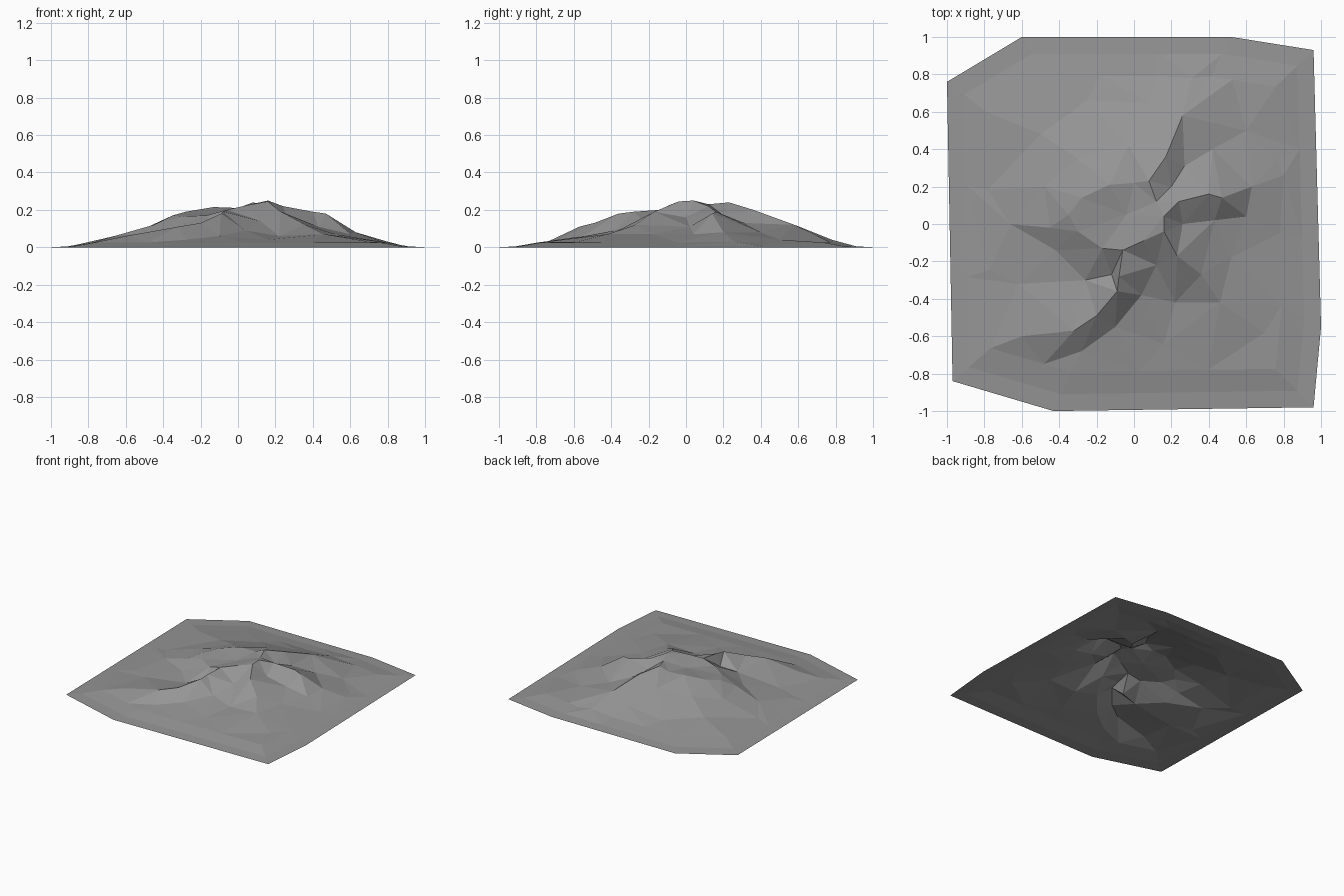
import bpy
from mathutils import Vector
from mathutils.geometry import delaunay_2d_cdt

cube = bpy.data.objects.get("Cube")
if cube:
    bpy.data.objects.remove(cube, do_unlink=True)

# Ridge and valley lines as (x, y, height) in hundredths of a unit
peak, north_top, shoulder = (16, 4, 25), (8, 23, 24), (16, -4, 24.5)
ridges = {
    "west_rim": [(-45, -2, 12), (-35, 5, 17), (-28, 14, 19), (-13, 21, 21.5), (0, 22, 21), north_top],
    "saddle": [north_top, (12, 12, 23), peak, shoulder],
    "north_ridge": [north_top, (17, 36, 20), (26, 58, 12), (31, 78, 4)],
    "east_ridge": [peak, (24, 12, 22), (40, 16, 19), (47, 14, 18), (63, 20, 8), (80, 26, 3)],
    "south_ridge": [shoulder, (5, -9, 22.5), (-6, -14, 20), (-8, -28, 19), (-9, -36, 18),
                    (-20, -49, 13), (-32, -57, 11), (-60, -60, 6)],
    "southeast_spur": [shoulder, (23, -17, 19), (36, -27, 12), (46, -42, 7), (70, -58, 3)],
}
valleys = {
    "west_cliff_top": [(-45, -2, 12), (-30, -4, 16.5), (-17, -13, 17), (-6, -14, 20)],
    "west_valley": [(-12, -27, 10), (-26, -30, 8), (-62, -32, 4)],
    "northeast_valley": [(20, 20, 17), (27, 31, 13), (42, 40, 8), (60, 50, 4)],
    "south_gully": [(12, -22, 14), (4, -38, 9), (-10, -55, 6), (-28, -68, 4)],
    "east_gully": [(26, 0, 16), (43, 2, 11), (60, 4, 7)],
}
# Loose points on the open slopes
slopes = [(-30, 35, 14), (-3, 42, 16), (8, 65, 8), (-48, 20, 11), (-50, 48, 7), (-66, 0, 6),
          (-25, 66, 5), (-4, 5, 19), (22, -42, 6), (16, -64, 4), (52, -18, 7), (-42, -14, 8)]
# Outline of the sheet, lying on the ground
outline = [(-100, 76), (-60, 100), (52, 100), (96, 93), (100, -55), (96, -98), (-43, -100), (-97, -84)]

points, heights, edges, index = [], [], [], {}


def add(x, y, z):
    """Store a point once and return its index."""
    if (x, y) not in index:
        index[x, y] = len(points)
        points.append(Vector((x, y)) / 100)
        heights.append(z / 100)
    return index[x, y]


def add_line(line, closed=False):
    ids = [add(*p) for p in line]
    ends = ids[1:] + ids[:1] if closed else ids[1:]
    edges.extend(zip(ids, ends))


add_line([(x, y, 0) for x, y in outline], closed=True)
for line in [*ridges.values(), *valleys.values()]:
    add_line(line)
for p in slopes:
    add(*p)

# Gentle skirt: scaled copies of the outline with midpoints
for scale, height in ((0.91, 0.5), (0.79, 2.6)):
    for (ax, ay), (bx, by) in zip(outline, outline[1:] + outline[:1]):
        for t in (0, 0.33, 0.67):
            add((ax + (bx - ax) * t) * scale, (ay + (by - ay) * t) * scale, height)

# Triangulate the plan and lift each vertex to its height
verts, _, faces, origin, _, _ = delaunay_2d_cdt(points, edges, [], 1, 1e-5)
lifted = []
for v, src in zip(verts, origin):
    near = src[0] if src else min(range(len(points)), key=lambda i: (points[i] - v).length)
    lifted.append((v.x, v.y, heights[near]))

mesh = bpy.data.meshes.new("mountain_terrain")
mesh.from_pydata(lifted, [], faces)
mesh.update()
terrain = bpy.data.objects.new("mountain_terrain", mesh)
bpy.context.collection.objects.link(terrain)

# Single rock colour
rock = bpy.data.materials.new("rock_grey")
rock.use_nodes = True
grey = (0.3, 0.3, 0.3, 1)
rock.diffuse_color = grey
rock.node_tree.nodes["Principled BSDF"].inputs["Base Color"].default_value = grey
mesh.materials.append(rock)
